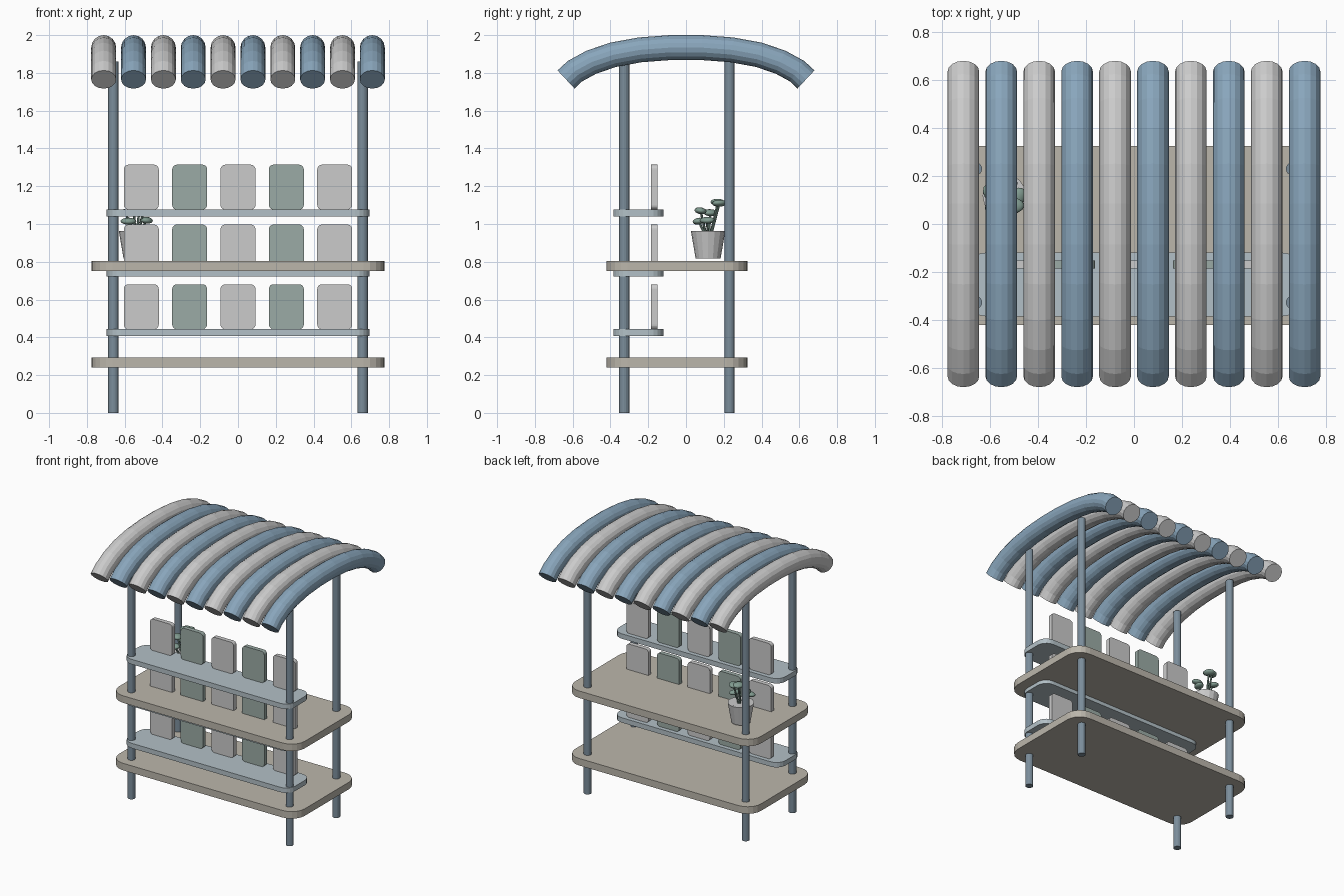
import bpy, bmesh, math
from mathutils import Vector

if "Cube" in bpy.data.objects:
    bpy.data.objects.remove(bpy.data.objects["Cube"])


def mat(name, r, g, b):
    m = bpy.data.materials.new(name)
    m.diffuse_color = (r, g, b, 1)
    m.use_nodes = True
    m.node_tree.nodes["Principled BSDF"].inputs["Base Color"].default_value = m.diffuse_color
    return m


BLUE = mat("roof_blue", 0.25, 0.38, 0.50)
STEEL = mat("post_steel", 0.20, 0.27, 0.33)
SHELF = mat("shelf_blue", 0.45, 0.53, 0.57)
WOOD = mat("table_beige", 0.50, 0.47, 0.41)
SAGE = mat("sage_green", 0.33, 0.41, 0.38)
LEAF = mat("leaf_green", 0.22, 0.33, 0.28)


def finish(name, bm, material=None, smooth=False):
    bmesh.ops.recalc_face_normals(bm, faces=bm.faces)
    me = bpy.data.meshes.new(name)
    bm.to_mesh(me)
    bm.free()
    ob = bpy.data.objects.new(name, me)
    bpy.context.collection.objects.link(ob)
    if material:
        me.materials.append(material)
    if smooth:
        me.shade_smooth()
    return ob


def rounded_slab(name, w, d, h, r, centre, material=None, upright=False, n=5):
    """Rounded rectangle w x d, extruded by h; upright stands it in the xz plane."""
    bm = bmesh.new()
    verts = []
    for k, (sx, sy) in enumerate([(1, 1), (-1, 1), (-1, -1), (1, -1)]):
        for i in range(n + 1):
            a = math.pi / 2 * (k + i / n)
            u = sx * (w / 2 - r) + r * math.cos(a)
            v = sy * (d / 2 - r) + r * math.sin(a)
            verts.append(bm.verts.new((u, -h / 2, v) if upright else (u, v, -h / 2)))
    face = bm.faces.new(verts)
    ext = bmesh.ops.extrude_face_region(bm, geom=[face])["geom"]
    move = Vector((0, h, 0)) if upright else Vector((0, 0, h))
    bmesh.ops.translate(bm, vec=move, verts=[g for g in ext if isinstance(g, bmesh.types.BMVert)])
    ob = finish(name, bm, material)
    ob.location = centre
    return ob


def sweep(name, path, radii, sides, material=None):
    """Capped tube along a path, rings kept square to the path."""
    bm = bmesh.new()
    pts = [Vector(p) for p in path]
    rings = []
    for i, p in enumerate(pts):
        t = (pts[min(i + 1, len(pts) - 1)] - pts[max(i - 1, 0)]).normalized()
        side = Vector((1, 0, 0))
        side = (side - t * side.dot(t)).normalized()
        up = t.cross(side)
        rings.append([bm.verts.new(p + radii[i] * (side * math.cos(a) + up * math.sin(a)))
                      for a in (2 * math.pi * k / sides for k in range(sides))])
    for a, b in zip(rings, rings[1:]):
        for k in range(sides):
            bm.faces.new((a[k], a[(k + 1) % sides], b[(k + 1) % sides], b[k]))
    bm.faces.new(rings[0])
    bm.faces.new(rings[-1])
    return finish(name, bm, material)


# posts
for sx, side in ((-1, "left"), (1, "right")):
    for y, end in ((-0.327, "front"), (0.23, "back")):
        x = sx * 0.66
        sweep(f"{end}_{side}_post", [(x, y, 0), (x, y, 1.86)], [0.027] * 2, 16, STEEL)

# two table boards
for z, name in ((0.268, "lower_board"), (0.777, "counter_board")):
    rounded_slab(name, 1.55, 0.745, 0.053, 0.11, (0, -0.048, z), WOOD)

# display shelves with upright cards
for row, z in enumerate((0.407, 0.723, 1.04)):
    rounded_slab(f"shelf_{row}", 1.39, 0.265, 0.037, 0.075, (0, -0.252, z + 0.0185), SHELF)
    for i in range(5):
        rounded_slab(f"card_{row}_{i}", 0.185, 0.238, 0.033, 0.025,
                     ((i - 2) * 0.256, -0.168, z + 0.037 + 0.118),
                     SAGE if i % 2 else None, upright=True)

# arched roof tubes
half = [(0.083, 1.934), (0.243, 1.922), (0.385, 1.896), (0.50, 1.857), (0.588, 1.809), (0.635, 1.765)]
arch = [(-y, z) for y, z in reversed(half)] + half
for i in range(10):
    x = (i - 4.5) * 0.158
    sweep(f"roof_tube_{i}", [(x, y, z) for y, z in arch], [0.066] * len(arch), 16,
          BLUE if i % 2 else None)

# plant pot with recessed soil
px, py = -0.54, 0.117
sweep("plant_pot", [(px, py, z) for z in (0.817, 0.962, 0.9621, 0.935)],
      [0.066, 0.091, 0.080, 0.076], 16)

# stems and leaves
leaves = [(-0.04, -0.05, 1.015), (0.055, -0.005, 1.02), (-0.055, 0.012, 1.06),
          (0.04, -0.04, 1.07), (-0.015, 0.052, 1.115), (0.02, 0.06, 1.11)]
for i, (dx, dy, z) in enumerate(leaves):
    tip = Vector((px + dx, py + dy, z))
    base = Vector((px + dx * 0.2, py + dy * 0.2, 0.93))
    sweep(f"stem_{i}", [base, tip], [0.007, 0.006], 8, LEAF)
    bm = bmesh.new()
    bmesh.ops.create_uvsphere(bm, u_segments=12, v_segments=8, radius=1)
    bmesh.ops.scale(bm, vec=(0.042, 0.032, 0.018), verts=bm.verts)
    leaf = finish(f"leaf_{i}", bm, LEAF, True)
    leaf.location = tip
    leaf.rotation_euler = (0.15, 0, i * 1.05)
